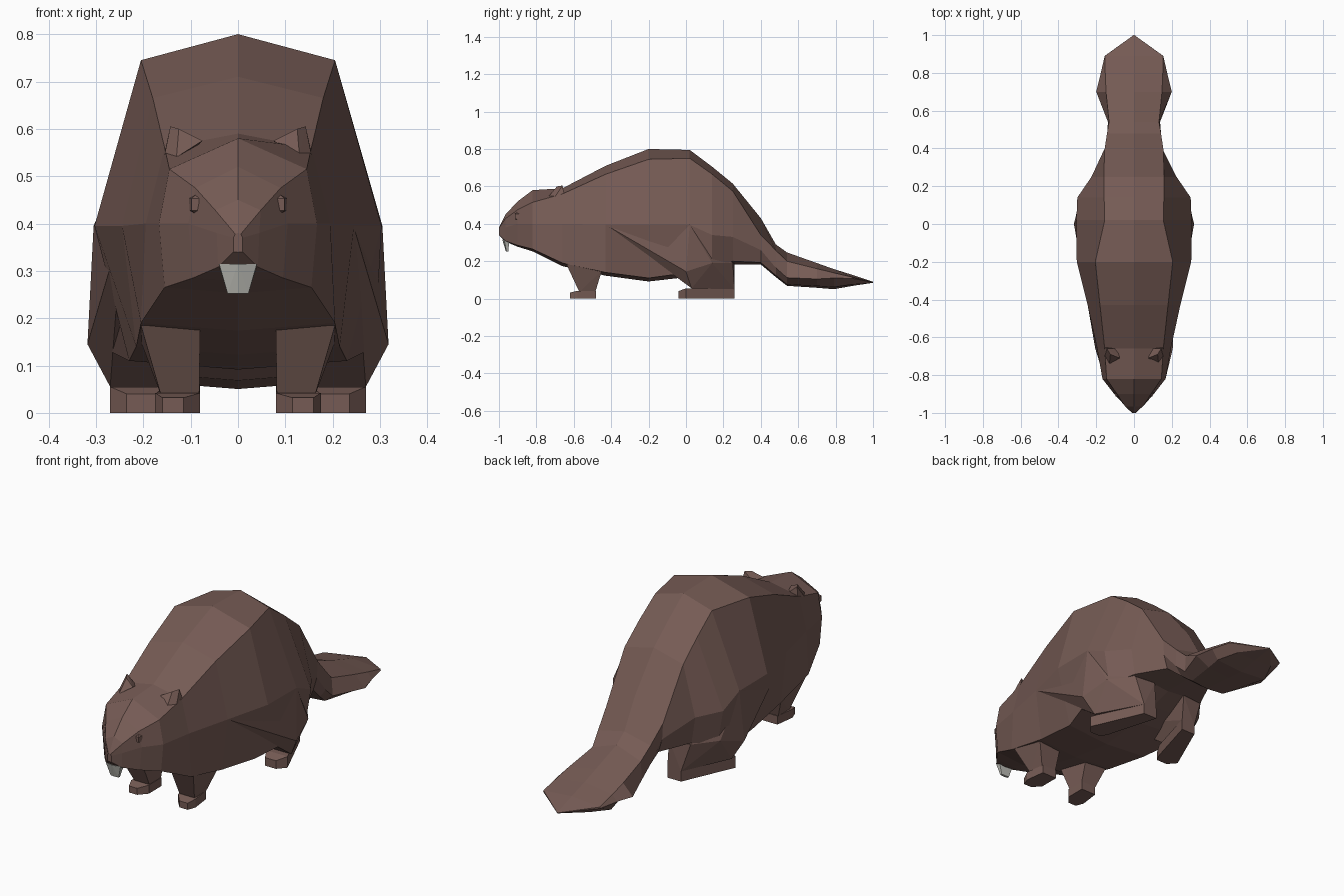
import bpy, bmesh

def material(name, col):
    m = bpy.data.materials.new(name)
    m.diffuse_color = (*col, 1)
    return m

BROWN = material("brown fur", (0.18, 0.105, 0.09))
WHITE = material("tooth white", (0.50, 0.50, 0.46))

def finish(name, bm, mat):
    bmesh.ops.recalc_face_normals(bm, faces=bm.faces)
    me = bpy.data.meshes.new(name)
    bm.to_mesh(me)
    bm.free()
    me.materials.append(mat)
    ob = bpy.data.objects.new(name, me)
    bpy.context.collection.objects.link(ob)

def hull_pair(name, pts, mat=BROWN):
    """Convex faceted part on the right side and its mirror image on the left."""
    for side, s in (("right", 1), ("left", -1)):
        bm = bmesh.new()
        vs = [bm.verts.new((s * x, y, z)) for x, y, z in pts]
        r = bmesh.ops.convex_hull(bm, input=vs)
        loose = {g for g in r["geom_interior"] + r["geom_unused"] if isinstance(g, bmesh.types.BMVert)}
        bmesh.ops.delete(bm, geom=list(loose), context='VERTS')
        finish(f"{name}_{side}", bm, mat)

def loft(name, rings):
    """Skin half rings (y, top z, upper xz, middle xz, lower xz); the underside sags slightly."""
    bm = bmesh.new()
    loops = []
    for y, t, ux, uz, mx, mz, lx, lz in rings:
        half = [(ux, uz), (mx, mz), (lx, lz)]
        pts = [(0, t)] + half + [(0, lz - 0.08 * lx)] + [(-x, z) for x, z in reversed(half)]
        loops.append([bm.verts.new((x, y, z)) for x, z in pts])
    for a, c in zip(loops, loops[1:]):
        for i in range(8):
            j = (i + 1) % 8
            bm.faces.new((a[i], a[j], c[j], c[i]))
    bm.faces.new(loops[0])
    bm.faces.new(loops[-1])
    finish(name, bm, BROWN)

# Head, body and flat tail
loft("body_and_tail", [
    (-1.0, .38, .006, .378, .01, .37, .01, .34),
    (-.965, .45, .048, .428, .045, .38, .042, .308),
    (-.9, .52, .09, .475, .105, .4, .095, .285),
    (-.82, .58, .145, .515, .167, .4, .155, .265),
    (-.66, .59, .155, .56, .195, .4, .205, .19),
    (-.43, .71, .18, .665, .245, .395, .215, .14),
    (-.2, .8, .205, .745, .303, .395, .23, .11),
    (.02, .795, .155, .75, .305, .395, .29, .14),
    (.14, .705, .158, .665, .3, .34, .27, .17),
    (.25, .615, .16, .575, .225, .33, .205, .2),
    (.4, .43, .155, .34, .15, .26, .13, .193),
    (.48, .29, .143, .258, .142, .165, .11, .124),
    (.54, .247, .132, .2, .138, .112, .095, .076),
    (.7, .19, .148, .16, .2, .105, .125, .068),
    (.79, .158, .152, .138, .178, .11, .145, .062),
    (.89, .127, .154, .115, .155, .108, .1, .076),
    (1.0, .09, .002, .088, .002, .087, .001, .085),
])

# Hind legs and toed-out feet
hull_pair("hind_thigh", [
    (.305, .02, .395), (.244, -.43, .395), (.318, 0, .145), (.19, -.03, .115),
    (.27, .03, .055), (.16, .03, .055), (.155, .26, .05), (.08, .26, .05),
    (.09, .26, .19), (.20, .25, .19), (.285, .14, .19)])
foot = [(.235, -.04), (.175, -.04), (.155, .0), (.08, .26), (.155, .26), (.27, .0)]
hull_pair("hind_foot", [(x, y, z) for x, y in foot for z in (0, .04 if y < -.02 else .055)])

# Front legs and feet
hull_pair("front_leg", [
    (.08, -.64, .185), (.205, -.64, .185), (.08, -.45, .15), (.205, -.45, .15),
    (.082, -.57, .035), (.162, -.57, .035), (.082, -.485, .035), (.162, -.485, .035)])
paw = [(.115, -.62), (.16, -.62), (.175, -.58), (.162, -.48), (.08, -.48), (.08, -.58)]
hull_pair("front_foot", [(x, y, z) for x, y in paw for z in (0, .032 if y < -.6 else .042)])

# Ears
hull_pair("ear", [
    (.075, -.71, .575), (.13, -.74, .54), (.155, -.70, .545),
    (.125, -.69, .60), (.143, -.66, .605), (.155, -.65, .55), (.09, -.66, .56)])

# Eyes
hull_pair("eye", [(.09 + dx, -.90 + dy, .44 + dz)
                  for dx, dy in ((.008, -.014), (-.008, -.014), (.013, .008), (-.01, .012))
                  for dz in (-.013, .013)] + [(.09, -.905, .46), (.09, -.905, .42)])

# Front teeth
hull_pair("tooth", [
    (.0, -.982, .315), (.04, -.972, .315), (.0, -.945, .31), (.04, -.945, .31),
    (.0, -.963, .252), (.022, -.96, .252), (.0, -.95, .252), (.022, -.95, .252)], WHITE)
